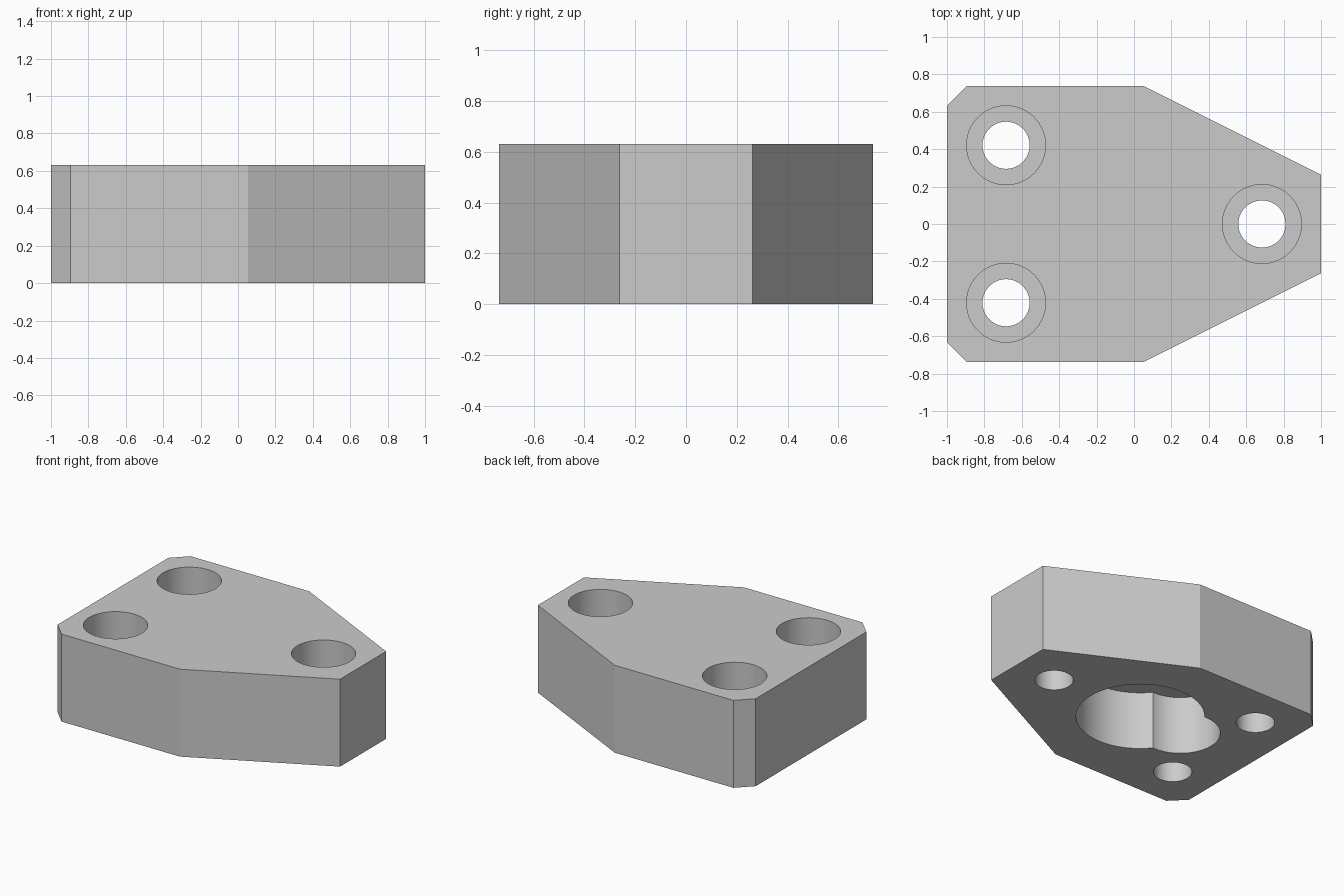
import bpy
import bmesh

cube = bpy.data.objects.get("Cube")
if cube:
    bpy.data.objects.remove(cube, do_unlink=True)

HEIGHT = 0.632
POCKET_DEPTH = 0.421
BORE_FLOOR = 0.316

grey = bpy.data.materials.new("light grey")
grey.use_nodes = True
grey.diffuse_color = (0.6, 0.6, 0.6, 1)
grey.node_tree.nodes["Principled BSDF"].inputs["Base Color"].default_value = (0.6, 0.6, 0.6, 1)

# Block: half outline mirrored across y, then extruded upwards
half = [(1, 0.263), (0.053, 0.737), (-0.895, 0.737), (-1, 0.632)]
outline = half + [(x, -y) for x, y in reversed(half)]
bm = bmesh.new()
base = bm.faces.new([bm.verts.new((x, y, 0)) for x, y in outline])
top = bmesh.ops.extrude_face_region(bm, geom=[base])["geom"]
bmesh.ops.translate(bm, vec=(0, 0, HEIGHT),
                    verts=[v for v in top if isinstance(v, bmesh.types.BMVert)])
bmesh.ops.recalc_face_normals(bm, faces=bm.faces)
mesh = bpy.data.meshes.new("mounting_block")
bm.to_mesh(mesh)
bm.free()
mesh.materials.append(grey)
block = bpy.data.objects.new("mounting_block", mesh)
bpy.context.collection.objects.link(block)


def drill(name, x, y, radius, z_low, z_high):
    """Cut a round vertical hole in the block between two heights."""
    bpy.ops.mesh.primitive_cylinder_add(
        vertices=64, radius=radius, depth=z_high - z_low,
        location=(x, y, (z_low + z_high) / 2))
    cutter = bpy.context.object
    cutter.name = name
    cutter.hide_render = True
    cutter.data.materials.append(grey)
    mod = block.modifiers.new(name, "BOOLEAN")
    mod.operation = "DIFFERENCE"
    mod.solver = "EXACT"
    mod.object = cutter
    bpy.ops.object.select_all(action="DESELECT")
    block.select_set(True)
    bpy.context.view_layer.objects.active = block
    bpy.ops.object.modifier_apply(modifier=name)
    bpy.data.objects.remove(cutter, do_unlink=True)


# Counterbored screw holes
for x, y in [(0.684, 0), (-0.684, 0.421), (-0.684, -0.421)]:
    drill("counterbore", x, y, 0.211, BORE_FLOOR, HEIGHT + 0.1)
    drill("screw_hole", x, y, 0.126, -0.1, HEIGHT)

# Two overlapping round pockets in the underside
drill("large_pocket", -0.053, 0, 0.421, -0.1, POCKET_DEPTH)
drill("small_pocket", -0.395, 0, 0.263, -0.1, POCKET_DEPTH)

bpy.ops.object.shade_smooth_by_angle(angle=0.35)
